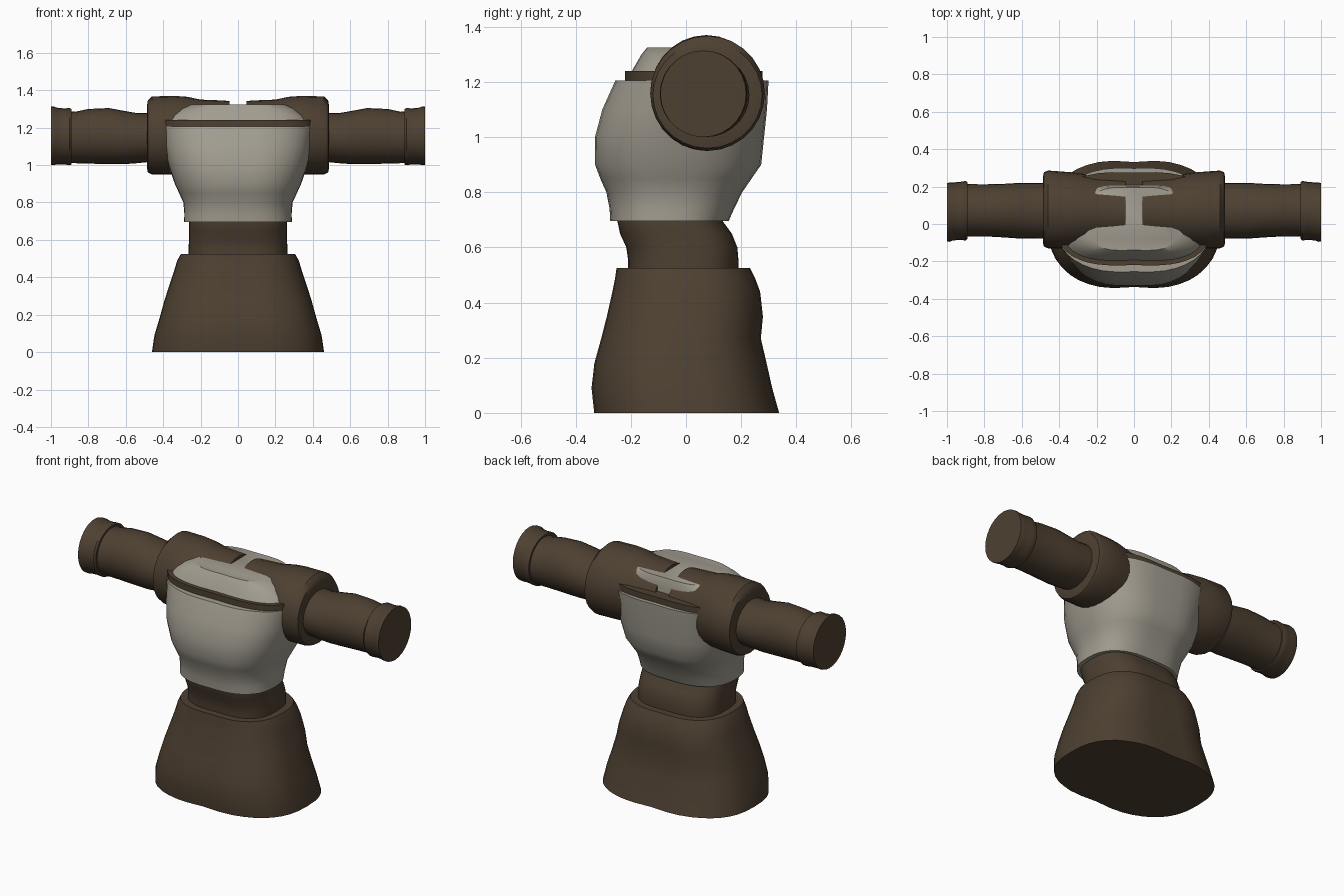
import bpy, bmesh, math

if "Cube" in bpy.data.objects:
    bpy.data.objects.remove(bpy.data.objects["Cube"])


def material(name, rgb):
    m = bpy.data.materials.new(name)
    m.diffuse_color = (*rgb, 1)
    m.use_nodes = True
    m.node_tree.nodes["Principled BSDF"].inputs["Base Color"].default_value = m.diffuse_color
    return m


BROWN = material("dark brown cloth", (0.075, 0.051, 0.031))
GREY = material("warm grey plate", (0.36, 0.335, 0.28))


def spow(v, p):
    return math.copysign(abs(v) ** p, v)


def loft(name, rings, mat, sides=40):
    """Skin a list of closed point rings and cap both ends."""
    bm = bmesh.new()
    loops = [[bm.verts.new(p) for p in ring] for ring in rings]
    for a, b in zip(loops, loops[1:]):
        for i in range(sides):
            j = (i + 1) % sides
            bm.faces.new((a[i], a[j], b[j], b[i]))
    bm.faces.new(loops[0])
    bm.faces.new(loops[-1])
    bmesh.ops.recalc_face_normals(bm, faces=bm.faces)
    me = bpy.data.meshes.new(name)
    bm.to_mesh(me)
    bm.free()
    me.materials.append(mat)
    ob = bpy.data.objects.new(name, me)
    bpy.context.collection.objects.link(ob)
    bpy.ops.object.select_all(action='DESELECT')
    ob.select_set(True)
    bpy.context.view_layer.objects.active = ob
    bpy.ops.object.shade_smooth_by_angle(angle=math.radians(38))
    return ob


def body(name, levels, mat, n=2.5, dent=0.04, sides=40):
    """Upright part: levels of (z, half width, y front, y back)."""
    rings = []
    for z, hx, y0, y1 in levels:
        ring = []
        for i in range(sides):
            t = 2 * math.pi * i / sides
            x = hx * spow(math.cos(t), 2 / n)
            y = spow(math.sin(t), 2 / n) * (y1 - y0) / 2
            y *= 1 - dent * math.exp(-(x / 0.1) ** 2)
            ring.append((x, y + (y0 + y1) / 2, z))
        rings.append(ring)
    return loft(name, rings, mat, sides)


def limb(name, side, stations, sides=28):
    """Sideways part: stations of (x, y front, y back, z low, z high)."""
    rings = []
    for x, y0, y1, z0, z1 in stations:
        rings.append([(side * x,
                       (y0 + y1) / 2 + (y1 - y0) / 2 * math.cos(2 * math.pi * i / sides),
                       (z0 + z1) / 2 + (z1 - z0) / 2 * math.sin(2 * math.pi * i / sides))
                      for i in range(sides)])
    return loft(name, rings, BROWN, sides)


# Flared skirt
body("skirt", [(0, .46, -.34, .345), (.09, .447, -.35, .32), (.18, .42, -.34, .30),
               (.27, .395, -.315, .279), (.35, .37, -.295, .287), (.44, .34, -.275, .277),
               (.49, .325, -.265, .258), (.525, .305, -.26, .24)], BROWN, 2.6)

# Waist
body("waist", [(.50, .265, -.215, .195), (.55, .265, -.215, .196), (.60, .262, -.222, .192),
               (.65, .262, -.245, .172), (.70, .262, -.255, .135), (.72, .26, -.255, .13)],
     BROWN, 2.8, .03)

# Torso plate
body("torso_plate", [(.695, .288, -.28, .16), (.74, .287, -.283, .18), (.80, .292, -.295, .21),
                     (.85, .315, -.318, .245), (.90, .338, -.337, .28), (1.0, .372, -.337, .29),
                     (1.1, .397, -.31, .30), (1.205, .42, -.262, .305)], GREY, 2.5, .025)

# Brown rim under the collar, then the grey collar plate
body("collar_rim", [(1.18, .415, -.225, .28), (1.24, .415, -.225, .28)], BROWN, 3.0, .02)
body("collar_plate", [(1.23, .385, -.205, .215), (1.265, .36, -.185, .212),
                      (1.30, .31, -.165, .208), (1.325, .25, -.145, .20)], GREY, 3.2, .03)

for side, label in ((-1, "left"), (1, "right")):
    # Shoulder sleeve with a rounded outer lip
    limb(label + "_shoulder", side,
         [(.045, -.105, .245, .98, 1.343), (.12, -.11, .25, .97, 1.347),
          (.20, -.115, .255, .965, 1.35), (.27, -.125, .268, .955, 1.365),
          (.34, -.13, .277, .95, 1.37), (.46, -.13, .286, .95, 1.367),
          (.482, -.12, .276, .96, 1.345), (.487, -.10, .25, .985, 1.315)])
    # Arm
    limb(label + "_arm", side,
         [(.44, -.075, .22, 1.02, 1.28), (.54, -.078, .22, 1.01, 1.278),
          (.61, -.078, .22, 1.005, 1.29), (.69, -.072, .215, 1.005, 1.305),
          (.80, -.066, .212, 1.008, 1.30), (.87, -.066, .213, 1.01, 1.285),
          (.91, -.07, .215, 1.01, 1.29)])
    # Cuff
    limb(label + "_cuff", side,
         [(.89, -.08, .225, 1.003, 1.30), (.90, -.088, .23, 1.0, 1.305),
          (.93, -.085, .225, 1.003, 1.303), (.97, -.088, .222, 1.003, 1.307),
          (.985, -.095, .222, 1.0, 1.314), (1.0, -.093, .218, 1.0, 1.314)])
